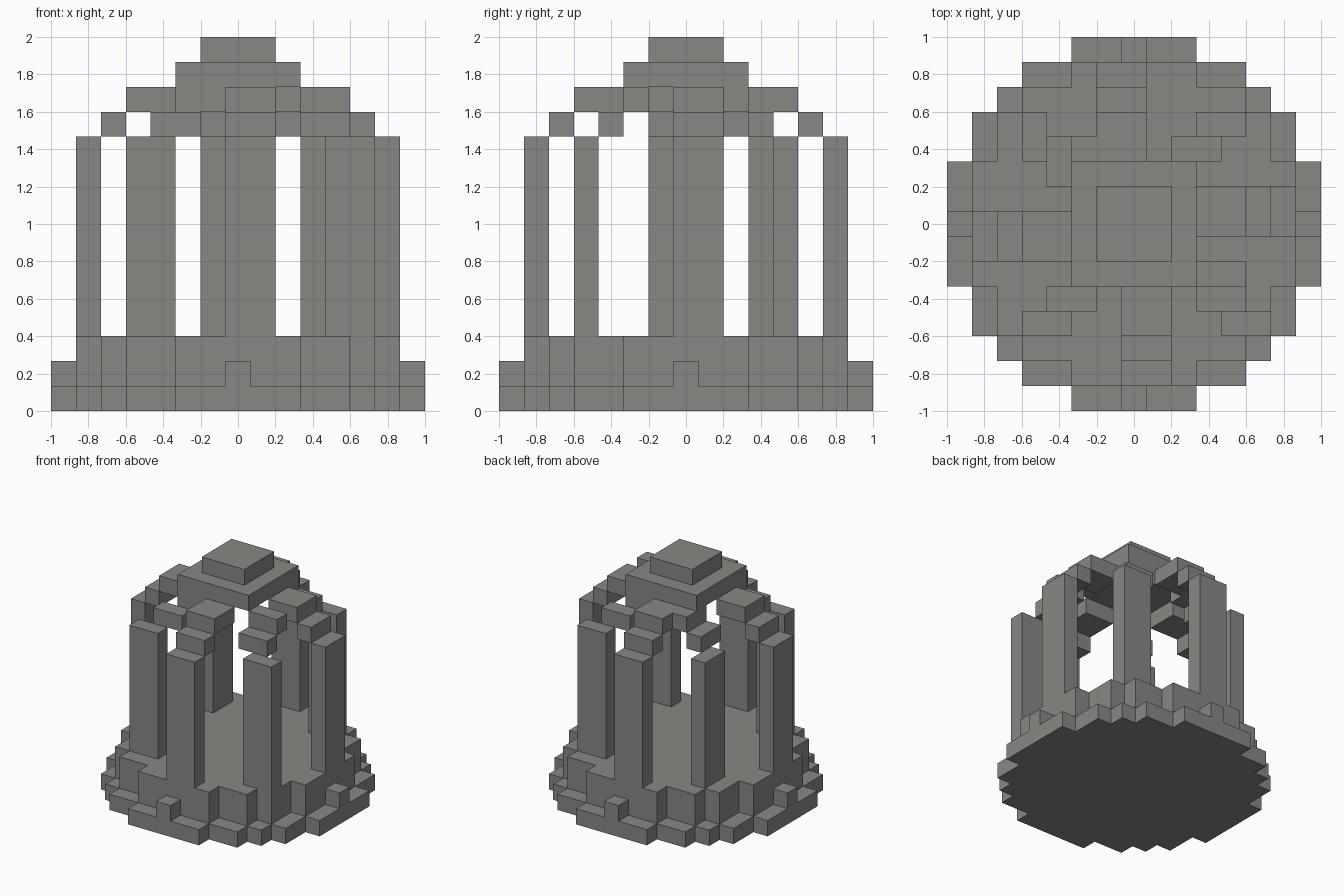
import bpy
import bmesh
from mathutils import Vector

CELL = 2 / 15  # the whole model sits on a 15-cell grid, cell 0 centred on the axis

cube = bpy.data.objects.get("Cube")
if cube:
    bpy.data.objects.remove(cube, do_unlink=True)

stone = bpy.data.materials.new("weathered grey stone")
stone.use_nodes = True
GREY = (0.245, 0.241, 0.23, 1)
stone.diffuse_color = GREY
stone.node_tree.nodes["Principled BSDF"].inputs["Base Color"].default_value = GREY

parts = {}


def block(name, xs, ys, zs):
    """Add a box of cells, inclusive ranges, to a named part."""
    cells = parts.setdefault(name, set())
    for x in range(xs[0], xs[1] + 1):
        for y in range(ys[0], ys[1] + 1):
            for z in range(zs[0], zs[1] + 1):
                cells.add((x, y, z))


def pair(name, xs, ys, zs):
    """Add a box and its copy turned half a circle about the axis."""
    block("front_" + name, xs, ys, zs)
    block("back_" + name, (-xs[1], -xs[0]), (-ys[1], -ys[0]), zs)


def disc(name, half_widths, zs):
    """Add a stepped round slab from its half width in each row."""
    for row, half in enumerate(half_widths):
        for y in (row, -row):
            block(name, (-half, half), (y, y), zs)


# Stepped round base with four small studs
disc("foundation", [7, 7, 7, 6, 6, 5, 4, 2], (0, 0))
disc("raised_floor", [6, 6, 6, 5, 5, 4, 2], (1, 2))
for sx, sy in ((7, 0), (-7, 0), (0, 7), (0, -7)):
    block("base_studs", (sx, sx), (sy, sy), (1, 1))

# Front and back pillars with ribs stepping inward
pair("middle_pillar", (0, 1), (-6, -6), (3, 10))
pair("middle_lower_rib", (0, 1), (-5, -5), (11, 11))
pair("middle_upper_rib", (0, 1), (-4, -3), (12, 12))

# Side pillars and ribs
pair("side_pillar", (6, 6), (0, 1), (3, 10))
pair("side_lower_rib", (5, 5), (0, 1), (11, 11))
pair("side_upper_rib", (3, 4), (0, 1), (12, 12))

# Matching diagonal pillars and ribs
pair("diagonal_pillar", (-4, -3), (-4, -4), (3, 10))
pair("diagonal_lower_rib", (-3, -2), (-3, -3), (11, 11))
pair("diagonal_upper_rib", (-2, -1), (-2, -2), (12, 12))

# The two irregular diagonal pillars
block("front_left_pillar", (4, 5), (-4, -4), (3, 10))
block("front_left_lower_rib", (3, 4), (-3, -3), (11, 11))
block("front_left_upper_rib", (3, 4), (-2, -2), (12, 12))
block("back_right_pillar", (-4, -4), (3, 4), (3, 10))
block("back_right_lower_rib", (-3, -3), (2, 3), (11, 11))
block("back_right_upper_rib", (-2, -2), (2, 3), (12, 12))

# Roof slab and cap
block("roof_slab", (-2, 2), (-2, 2), (13, 13))
block("roof_cap", (-1, 1), (-1, 1), (14, 14))

# Turn every part into a mesh of its exposed cell faces
solid = set().union(*parts.values())
AXES = [Vector(a) for a in ((1, 0, 0), (0, 1, 0), (0, 0, 1))]

for name, cells in parts.items():
    bm = bmesh.new()
    for cell in sorted(cells):
        centre = Vector(cell) + AXES[2] / 2
        for k in range(3):
            for sign in (1, -1):
                n = AXES[k] * sign
                if tuple(int(c + d) for c, d in zip(cell, n)) in solid:
                    continue
                u, v = AXES[(k + 1) % 3], AXES[(k + 2) % 3] * sign
                mid = centre + n / 2
                corners = (mid - (u + v) / 2, mid + (u - v) / 2,
                           mid + (u + v) / 2, mid - (u - v) / 2)
                bm.faces.new([bm.verts.new(c * CELL) for c in corners])
    bmesh.ops.remove_doubles(bm, verts=bm.verts[:], dist=CELL / 100)
    mesh = bpy.data.meshes.new(name)
    bm.to_mesh(mesh)
    bm.free()
    mesh.materials.append(stone)
    bpy.context.scene.collection.objects.link(bpy.data.objects.new(name, mesh))
